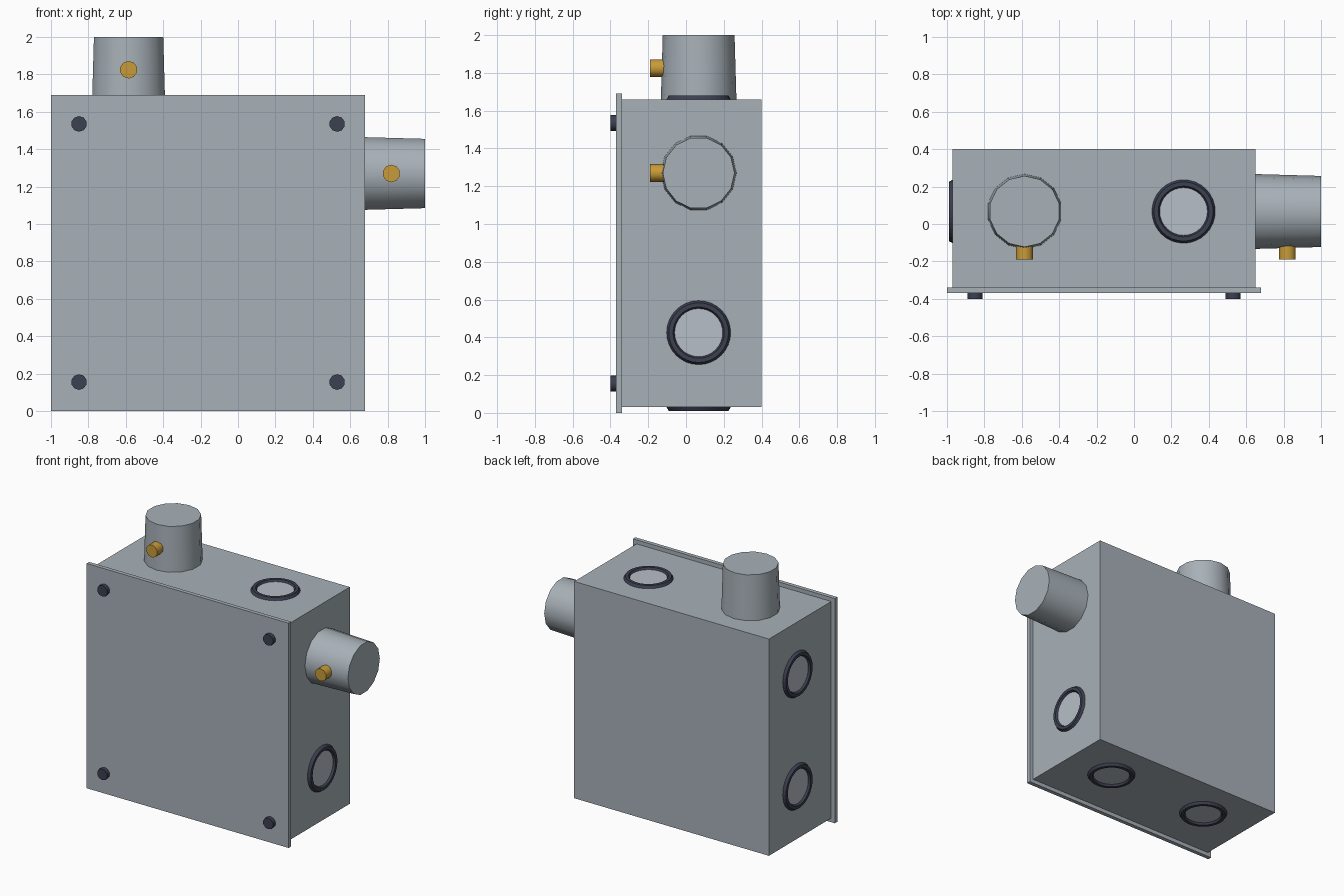
import bpy
import math
from mathutils import Vector

cube = bpy.data.objects.get("Cube")
if cube:
    bpy.data.objects.remove(cube, do_unlink=True)


def material(name, rgb):
    m = bpy.data.materials.new(name)
    m.use_nodes = True
    m.diffuse_color = (*rgb, 1)
    m.node_tree.nodes["Principled BSDF"].inputs["Base Color"].default_value = (*rgb, 1)
    return m


STEEL = material("grey steel", (0.39, 0.44, 0.48))
PALE = material("pale steel", (0.47, 0.52, 0.57))
DARK = material("dark metal", (0.045, 0.05, 0.08))
BRASS = material("brass", (0.58, 0.33, 0.04))

# Rotations that turn +z towards the named direction
TURN = {
    "up": (0, 0, 0),
    "down": (math.pi, 0, 0),
    "left": (0, math.pi / 2, 0),
    "right": (0, -math.pi / 2, 0),
    "front": (math.pi / 2, 0, 0),
}
AXIS = {
    "up": Vector((0, 0, 1)),
    "down": Vector((0, 0, -1)),
    "left": Vector((1, 0, 0)),
    "right": Vector((-1, 0, 0)),
    "front": Vector((0, -1, 0)),
}


def finish(name, mat, smooth=False):
    ob = bpy.context.object
    ob.name = name
    ob.data.materials.append(mat)
    if smooth:
        bpy.ops.object.shade_smooth_by_angle(angle=math.radians(40))
    return ob


def box(name, low, high, mat):
    low, high = Vector(low), Vector(high)
    bpy.ops.mesh.primitive_cube_add(size=1, location=(low + high) / 2)
    bpy.context.object.scale = high - low
    bpy.ops.object.transform_apply(location=False, rotation=False, scale=True)
    return finish(name, mat)


def stub(name, base, facing, r1, r2, length, sides, mat):
    """Capped cylinder or cone growing from base in the facing direction."""
    bpy.ops.mesh.primitive_cone_add(
        vertices=sides, radius1=r1, radius2=r2, depth=length,
        location=Vector(base) + AXIS[facing] * length / 2, rotation=TURN[facing])
    return finish(name, mat, True)


def knockout(name, centre, facing):
    """Dark ring half sunk in the wall, around a pale disc."""
    bpy.ops.mesh.primitive_torus_add(
        major_radius=0.147, minor_radius=0.0225, major_segments=32, minor_segments=6,
        location=centre, rotation=TURN[facing])
    finish(name + "_ring", DARK)
    stub(name + "_disc", centre, facing, 0.135, 0.135, 0.005, 32, PALE)


X0, X1, Z0, Z1 = -0.97, 0.65, 0.03, 1.66
MID_Y = 0.067
COL_A, COL_B = -0.585, 0.265
ROW_A, ROW_B = 1.27, 0.425

# Enclosure and cover
box("enclosure", (X0, -0.34, Z0), (X1, 0.40, Z1), STEEL)
box("cover_plate", (-1.0, -0.37, 0), (0.68, -0.34, 1.69), STEEL)

# Cover screws
for side, x in (("right", -0.85), ("left", 0.53)):
    for level, z in (("lower", 0.155), ("upper", 1.535)):
        stub(f"cover_screw_{level}_{side}", (x, -0.36, z), "front", 0.042, 0.042, 0.04, 10, DARK)

# Tapered conduit connectors with brass set screws
for name, base, facing, screw in (
        ("top", (COL_A, MID_Y, Z1), "up", (COL_A, -0.08, 1.825)),
        ("side", (X1, MID_Y, ROW_A), "left", (0.82, -0.08, ROW_A))):
    length = 0.34 if facing == "up" else 0.35
    stub(name + "_connector", base, facing, 0.2, 0.19, length, 14, STEEL)
    stub(name + "_set_screw", screw, "front", 0.047, 0.047, 0.11, 10, BRASS)

# Knockouts on the remaining openings
knockout("top_knockout", (COL_B, MID_Y, Z1), "up")
knockout("left_knockout", (X1, MID_Y, ROW_B), "left")
for tag, x in (("a", COL_A), ("b", COL_B)):
    knockout("bottom_knockout_" + tag, (x, MID_Y, Z0), "down")
for tag, z in (("a", ROW_A), ("b", ROW_B)):
    knockout("right_knockout_" + tag, (X0, MID_Y, z), "right")
